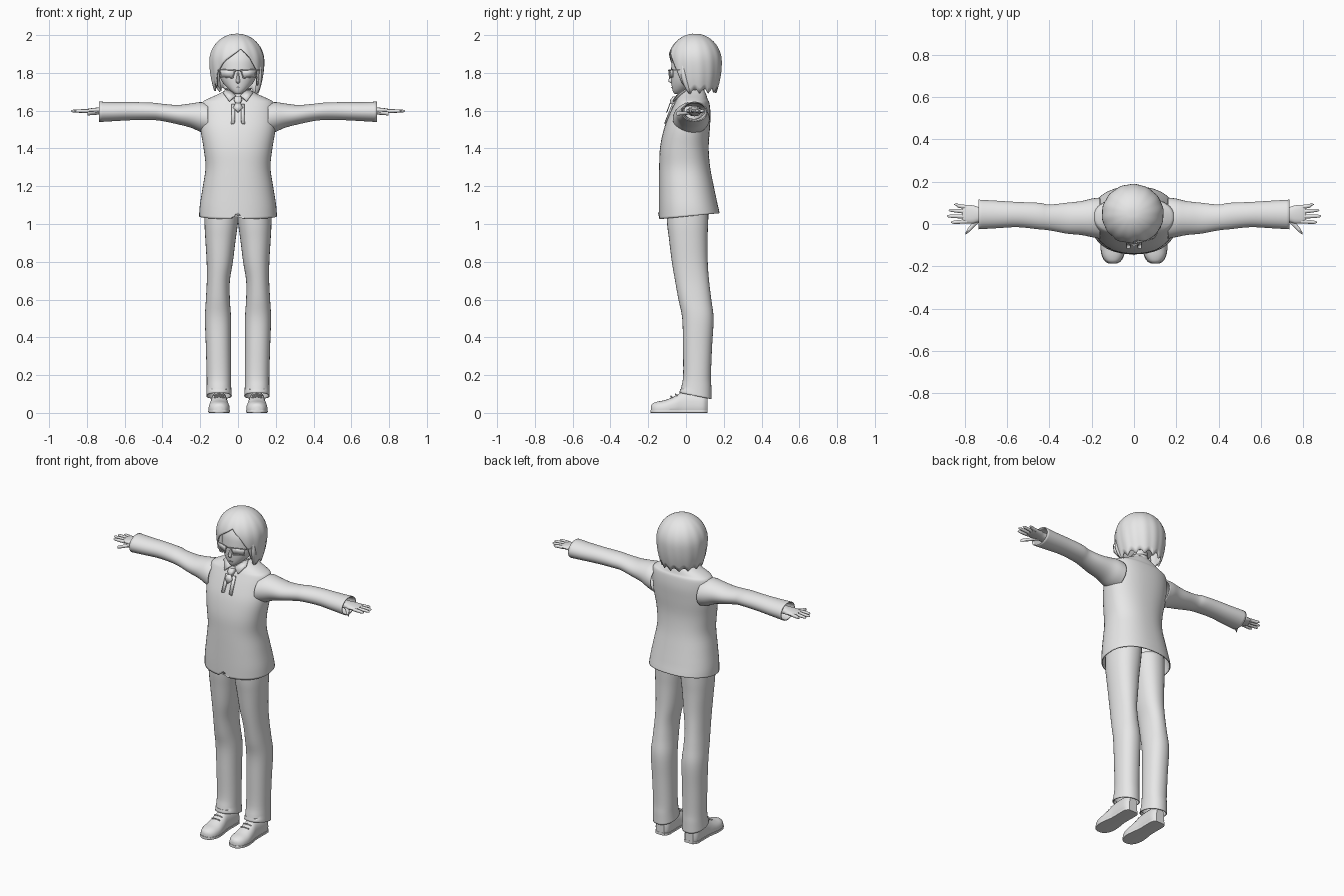
import bpy, bmesh, math
from mathutils import Vector

cube = bpy.data.objects.get("Cube")
if cube:
    bpy.data.objects.remove(cube)

grey = bpy.data.materials.new("plain_grey")
grey.use_nodes = True
grey.diffuse_color = (.8, .8, .8, 1)
grey.node_tree.nodes["Principled BSDF"].inputs["Base Color"].default_value = (.8, .8, .8, 1)
parts = []


def finish(name, bm, mirror=False, thick=0):
    bmesh.ops.recalc_face_normals(bm, faces=bm.faces)
    mesh = bpy.data.meshes.new(name)
    bm.to_mesh(mesh)
    bm.free()
    mesh.materials.append(grey)
    ob = bpy.data.objects.new(name, mesh)
    bpy.context.collection.objects.link(ob)
    if thick:
        mod = ob.modifiers.new("Thickness", "SOLIDIFY")
        mod.thickness = thick
    if mirror:
        mod = ob.modifiers.new("Mirror", "MIRROR")
        mod.use_mirror_merge = False
    parts.append(ob)
    return ob


def smooth_rings(rings, steps):
    """Catmull-Rom interpolation between the given cross-sections."""
    out = []
    for i in range(len(rings) - 1):
        a, b, c, d = (rings[max(0, min(len(rings) - 1, i + k))] for k in (-1, 0, 1, 2))
        for s in range(steps):
            t = s / steps
            out.append([q + t / 2 * (r - p + t * (2 * p - 5 * q + 4 * r - w + t * (3 * (q - r) + w - p)))
                        for p, q, r, w in zip(a, b, c, d)])
    return out + [rings[-1]]


def bridge(bm, rows):
    n = len(rows[0])
    for lo, hi in zip(rows, rows[1:]):
        for i in range(n):
            bm.faces.new((lo[i], lo[(i + 1) % n], hi[(i + 1) % n], hi[i]))


def loft(name, axis, rings, n=32, power=2, mirror=False, caps=True, thick=0, steps=4, tweak=None):
    """Rings are (position, low u, high u, low v, high v) along an axis."""
    bm = bmesh.new()
    rows = []
    for t, u0, u1, v0, v1 in smooth_rings(rings, steps):
        row = []
        for i in range(n):
            a = math.tau * i / n - math.pi / 2
            c, s = (math.copysign(abs(f) ** (2 / power), f) for f in (math.cos(a), math.sin(a)))
            u, v = (u0 + u1 + c * (u1 - u0)) / 2, (v0 + v1 + s * (v1 - v0)) / 2
            co = Vector({"x": (t, u, v), "y": (u, t, v), "z": (u, v, t)}[axis])
            row.append(bm.verts.new(tweak(co) if tweak else co))
        rows.append(row)
    bridge(bm, rows)
    if caps:
        bm.faces.new(rows[0])
        bm.faces.new(rows[-1])
    return finish(name, bm, mirror, thick)


def plate(name, points, thick=.005, mirror=False):
    bm = bmesh.new()
    bm.faces.new([bm.verts.new(p) for p in points])
    return finish(name, bm, mirror, thick)


def rod(name, points, radius, closed=False):
    """Thin wire mirrored to both sides, sharp corners, square section."""
    bm = bmesh.new()
    ends = points + points[:1] if closed else points
    for p, q in zip(map(Vector, ends), map(Vector, ends[1:])):
        turn = (q - p).to_track_quat("Z", "Y").to_matrix().to_4x4()
        turn.translation = (p + q) / 2
        bmesh.ops.create_cone(bm, cap_ends=True, segments=6, radius1=radius, radius2=radius,
                              depth=(q - p).length + radius, matrix=turn)
    return finish(name, bm, mirror=True)


# Jacket body, with tilted hem and a small front notch
def hem(co):
    if co.z < 1.1:
        w = (1.1 - co.z) / .06
        co.z += w * .1 * co.y
        if w > .9 and abs(co.x) < .004 and co.y < 0:
            co.z += .035
    return co


loft("jacket", "z", [(z, -h, h, a, b) for z, h, a, b in (
    (1.04, .206, -.142, .178), (1.1, .202, -.143, .168), (1.2, .186, -.143, .147),
    (1.3, .172, -.142, .128), (1.4, .182, -.138, .12), (1.5, .198, -.118, .126),
    (1.58, .197, -.088, .13), (1.64, .19, -.06, .124), (1.66, .165, -.05, .115),
    (1.685, .11, -.035, .107), (1.71, .062, -.015, .095))],
    n=48, power=2.3, caps=False, thick=.006, tweak=hem)

# Sleeves
loft("sleeve", "x", [(.16, -.07, .125, 1.475, 1.64), (.2, -.062, .12, 1.488, 1.645),
     (.25, -.052, .108, 1.51, 1.638), (.32, -.045, .1, 1.528, 1.63),
     (.4, -.03, .092, 1.545, 1.636), (.45, -.025, .1, 1.55, 1.642),
     (.55, -.015, .104, 1.55, 1.645), (.65, -.02, .11, 1.545, 1.645),
     (.735, -.025, .115, 1.54, 1.648)], caps=False, thick=.006, mirror=True)

# Hands
loft("palm", "x", [(.64, .01, .08, 1.57, 1.625), (.72, .012, .078, 1.578, 1.618),
     (.76, .002, .088, 1.583, 1.615), (.795, .004, .09, 1.588, 1.61),
     (.81, .012, .084, 1.592, 1.606)], n=16, power=2.4, mirror=True)
for finger, y, drift, tip in (("index", .012, -.004, .865), ("middle", .035, .002, .883),
                              ("ring", .058, .007, .876), ("little", .08, .012, .85)):
    loft(finger + "_finger", "x", [(x, y + d - r, y + d + r, 1.598 - r, 1.598 + r) for x, d, r in (
        (.79, 0, .01), (.83, drift / 2, .0095), (tip - .01, drift, .007), (tip, drift, .002))],
        n=10, mirror=True)
loft("thumb", "x", [(x, y - r, y + r, z - .01, z + .01) for x, y, z, r in (
    (.725, .03, 1.59, .016), (.755, .002, 1.588, .016), (.78, -.026, 1.586, .013),
    (.797, -.046, 1.585, .005))], n=10, mirror=True)


# Trousers
def cuff(co):
    if co.z < .12:
        co.z -= (co.y - .05) * .2
    return co


loft("trouser_leg", "z", [(.09, .033, .168, -.035, .135), (.14, .036, .166, -.024, .134),
     (.2, .036, .166, -.015, .132), (.35, .037, .17, -.016, .138), (.5, .037, .175, -.02, .146),
     (.6, .043, .17, -.04, .134), (.7, .043, .165, -.058, .122), (.8, .027, .166, -.075, .115),
     (.92, .012, .173, -.09, .114), (1, .001, .177, -.1, .117), (1.1, -.01, .176, -.105, .12)],
     power=2.2, caps=False, thick=.005, mirror=True, tweak=cuff)

# Shoes: rounded upper on a flat sole
outline = [(-.186, .014, .035), (-.176, .034, .05), (-.15, .05, .06), (-.11, .056, .068),
           (-.06, .051, .088), (-.02, .045, .11), (.04, .045, .115), (.09, .044, .11), (.113, .028, .1)]
loft("shoe_upper", "y", [(y, .1 - w, .1 + w, -h / 3, h) for y, w, h in outline], n=24, power=2.3,
     mirror=True, tweak=lambda co: Vector((co.x, co.y, max(co.z, .005))))
loft("shoe_sole", "y", [(y * 1.01, .098 - w, .102 + w, 0, .016) for y, w, h in outline],
     n=16, power=8, mirror=True)
for y, z in ((-.075, .085), (-.05, .096)):
    rod("shoe_lace", [(.075, y, z - .003), (.1, y - .005, z + .003), (.125, y, z - .003)], .004)

# Neck and head
loft("neck", "z", [(z, -r, r, y - r, y + r) for z, r, y in (
    (1.62, .055, .05), (1.7, .046, .045), (1.78, .047, .05))], n=24)
loft("head", "z", [(z, -h, h, a, b) for z, h, a, b in (
    (1.688, .012, -.06, -.035), (1.697, .028, -.067, -.01), (1.715, .05, -.073, .025),
    (1.745, .078, -.077, .08), (1.78, .097, -.079, .12), (1.83, .108, -.078, .15),
    (1.88, .11, -.07, .155), (1.93, .088, -.04, .13), (1.965, .04, .005, .085))], n=40, power=2.1)
loft("nose", "z", [(1.745, -.008, .008, -.08, -.06), (1.757, -.011, .011, -.094, -.06),
     (1.78, -.008, .008, -.086, -.06), (1.815, -.005, .005, -.079, -.06)], n=12)
plate("mouth", [(-.018, -.0765, 1.722), (0, -.08, 1.72), (.018, -.0765, 1.722), (0, -.08, 1.725)], .003)

# Hair cap whose lower edge follows a parted fringe and pointed locks
fringe = ((-180, 1.695), (-75, 1.705), (-58, 1.73), (-48, 1.8), (-25, 1.865), (10, 1.925),
          (30, 1.875), (48, 1.81), (58, 1.74), (75, 1.69), (180, 1.695))


def hair_edge(angle):
    for (a, p), (b, q) in zip(fringe, fringe[1:]):
        if a <= angle <= b:
            z = p + (q - p) * (angle - a) / (b - a)
            return z + .025 * abs(math.sin(math.radians(angle * 7))) * (abs(angle) > 60)


bm = bmesh.new()
rows = []
levels = 18
for k in range(1, levels + 1):
    row = []
    for i in range(120):
        angle = i * 3 - 180
        z = 2 - (2 - hair_edge(angle)) * (k / levels) ** 1.8
        dz = z - 1.86
        r = .138 * math.sqrt(max(0, 1 - (dz / .14) ** 2)) if dz > 0 else .138 - 1.1 * dz * dz
        a = math.radians(angle)
        r *= 1 + .012 * math.sin(a * 14 + 8 * z) * k / levels
        row.append(bm.verts.new((r * math.sin(a) - .006, .047 - r * .97 * math.cos(a), z)))
    rows.append(row)
bridge(bm, rows)
bm.faces.new(rows[0])
finish("hair", bm, thick=.008)

# Side locks hanging in front of the ears
for side, low in ((-1, 1.705), (1, 1.675)):
    loft("side_lock", "z", [(z, side * x - w, side * x + w, y - w, y + w) for z, x, y, w in (
        (low, .088, .03, .001), (low + .04, .104, .01, .012), (1.78, .112, -.01, .016),
        (1.84, .11, -.015, .012))], n=10)

# Glasses
frame = [(.016, -.091, 1.815), (.096, -.068, 1.818), (.09, -.068, 1.779), (.028, -.088, 1.773)]
rod("glasses_rim", frame, .0025, closed=True)
plate("glasses_lens", frame, .002, mirror=True)
rod("glasses_bridge", [(.016, -.091, 1.81), (0, -.094, 1.813)], .0025)
rod("glasses_temple", [(.096, -.068, 1.815), (.112, -.04, 1.815), (.115, .05, 1.81)], .0025)

# Shirt collar, tie and front lapel strips
plate("collar_flap", [(.064, .01, 1.722), (.012, -.052, 1.682), (.046, -.07, 1.652), (.078, -.03, 1.695)],
      .007, mirror=True)
loft("shirt_collar", "z", [(1.66, -.062, .062, -.045, .1), (1.722, -.054, .054, -.012, .098)],
     caps=False, thick=.006)
loft("tie_knot", "z", [(1.635, -.012, .012, -.085, -.05), (1.655, -.021, .021, -.084, -.04),
     (1.675, -.018, .018, -.07, -.03)], n=12, power=3)
plate("tie", [(-.012, -.082, 1.64), (.012, -.082, 1.64), (.026, -.09, 1.615), (0, -.1, 1.59), (-.026, -.09, 1.615)])
plate("lapel_strip", [(.014, -.074, 1.635), (.034, -.073, 1.635), (.036, -.115, 1.53), (.018, -.115, 1.535)],
      .008, mirror=True)

# Smooth shading with crisp edges
bpy.ops.object.select_all(action="DESELECT")
for ob in parts:
    ob.select_set(True)
bpy.context.view_layer.objects.active = parts[0]
bpy.ops.object.shade_smooth_by_angle(angle=math.radians(40))
